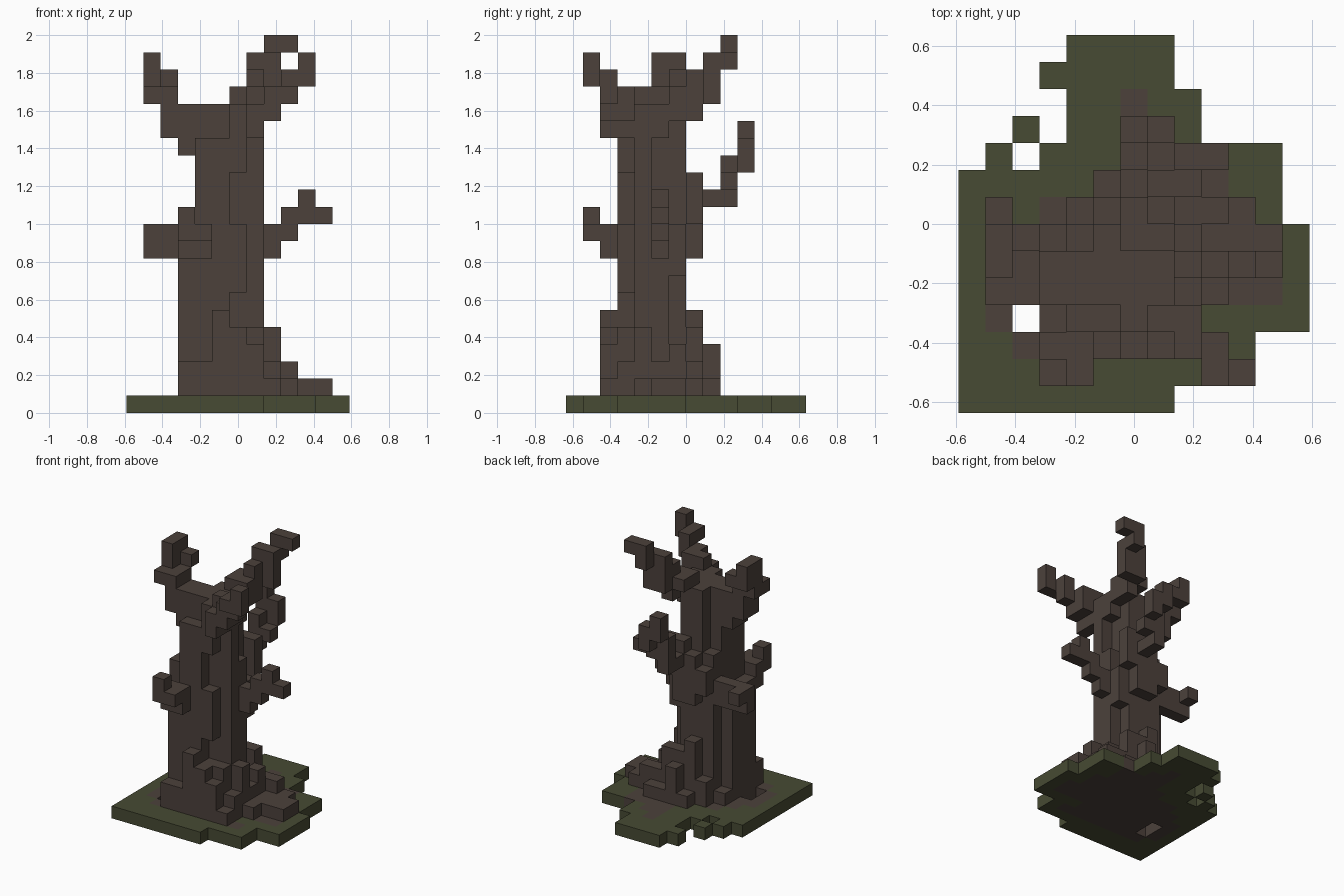
import bpy, bmesh

cube = bpy.data.objects.get("Cube")
if cube:
    bpy.data.objects.remove(cube, do_unlink=True)

S = 1 / 11                      # block size
X0, Y0 = -6.5 * S, -7 * S       # grid origin


def material(name, rgb):
    m = bpy.data.materials.new(name)
    m.use_nodes = True
    m.diffuse_color = (*rgb, 1)
    m.node_tree.nodes["Principled BSDF"].inputs["Base Color"].default_value = (*rgb, 1)
    return m


bark = material("dark bark", (0.072, 0.053, 0.044))
moss = material("moss green", (0.063, 0.069, 0.033))


def box(i0, i1, j0, j1, k0, k1):
    """All grid cells in an inclusive block range."""
    return {(i, j, k) for i in range(i0, i1 + 1)
            for j in range(j0, j1 + 1) for k in range(k0, k1 + 1)}


def boxes(*ranges):
    return set().union(*(box(*r) for r in ranges))


def row(j, *spans):
    return boxes(*((a, b, j, j, 0, 0) for a, b in spans))


parts = []

# Soil patch under the roots
soil = (row(11, (6, 6)) | row(10, (6, 7)) | row(9, (6, 9)) | row(8, (5, 9))
        | row(7, (3, 10)) | row(6, (2, 10)) | row(5, (1, 11)) | row(4, (1, 1), (3, 11))
        | row(3, (1, 1), (3, 8)) | row(2, (2, 9)))
parts.append(("soil_patch", soil, bark))

# Ragged mossy ground slab
ground = (row(13, (4, 7)) | row(12, (3, 7)) | row(11, (4, 8))
          | row(10, (2, 2), (4, 8)) | row(9, (1, 1), (3, 11))
          | boxes((0, 11, 7, 8, 0, 0), (0, 12, 3, 6, 0, 0),
                  (0, 10, 1, 2, 0, 0), (0, 7, 0, 0, 0, 0)))
ground -= box(2, 2, 3, 4, 0, 0)
parts.append(("ground_slab", ground, moss))

# Trunk, narrower above the middle, with stepped corners and grooves
trunk = boxes((3, 7, 3, 6, 1, 9), (4, 7, 3, 6, 10, 17))
trunk -= boxes((7, 7, 6, 6, 1, 7), (7, 7, 5, 6, 11, 15), (7, 7, 3, 3, 5, 15),
               (6, 6, 3, 3, 5, 6), (6, 6, 3, 3, 11, 13), (7, 7, 6, 6, 16, 16),
               (4, 5, 3, 3, 16, 17), (4, 4, 6, 6, 13, 17), (3, 3, 6, 6, 2, 8))
parts.append(("trunk", trunk, bark))

# Stepped buttress roots
parts.append(("front_roots", boxes(
    (3, 4, 2, 2, 1, 2), (5, 5, 2, 2, 1, 5), (6, 6, 2, 2, 1, 4), (7, 7, 2, 2, 1, 3),
    (8, 8, 2, 2, 1, 1), (8, 8, 3, 3, 1, 2)), bark))
parts.append(("left_roots", boxes(
    (8, 8, 4, 4, 1, 4), (8, 8, 5, 5, 1, 2), (8, 8, 6, 6, 1, 3), (9, 9, 7, 7, 1, 2),
    (9, 11, 5, 6, 1, 1), (9, 9, 4, 4, 1, 1), (10, 10, 7, 7, 1, 1)), bark))
parts.append(("back_roots", boxes(
    (5, 5, 7, 7, 1, 5), (6, 7, 7, 7, 1, 4), (4, 4, 7, 7, 1, 2), (8, 8, 7, 7, 1, 2),
    (6, 6, 8, 8, 1, 3), (5, 5, 8, 8, 1, 1), (7, 8, 8, 8, 1, 1)), bark))

# Middle branches
parts.append(("front_mid_branch", boxes(
    (3, 4, 2, 2, 9, 10), (3, 4, 1, 1, 10, 10), (3, 3, 1, 1, 11, 11)), bark))
parts.append(("right_mid_branch", boxes(
    (1, 2, 6, 6, 9, 9), (1, 3, 6, 6, 10, 10), (1, 1, 7, 7, 10, 10)), bark))
parts.append(("left_mid_branch", boxes(
    (8, 8, 5, 5, 9, 10), (9, 9, 5, 5, 10, 11),
    (10, 11, 5, 5, 11, 11), (10, 10, 5, 5, 12, 12), (7, 7, 5, 5, 11, 12)), bark))
parts.append(("back_mid_branch", boxes(
    (5, 6, 7, 7, 9, 12), (4, 4, 7, 7, 10, 11), (6, 7, 7, 7, 11, 13), (6, 6, 8, 8, 12, 12),
    (6, 6, 9, 9, 12, 14), (7, 7, 9, 9, 13, 13),
    (7, 7, 10, 10, 14, 15), (6, 6, 10, 10, 15, 16)), bark))

# Crown branches
parts.append(("right_top_branch", boxes(
    (3, 3, 4, 5, 15, 17), (2, 2, 4, 5, 16, 17), (1, 2, 4, 5, 18, 18),
    (1, 1, 5, 6, 19, 20), (2, 2, 6, 6, 19, 19)), bark))
parts.append(("front_top_branch", boxes(
    (7, 7, 2, 2, 16, 17), (7, 7, 3, 3, 16, 18), (8, 8, 2, 3, 17, 18),
    (9, 9, 2, 2, 18, 19), (9, 10, 1, 1, 19, 19), (10, 10, 1, 1, 20, 20)), bark))
parts.append(("back_top_branch", boxes(
    (6, 7, 6, 6, 18, 18), (7, 7, 7, 7, 17, 17), (6, 7, 7, 7, 18, 18), (7, 7, 7, 7, 19, 19),
    (7, 8, 8, 8, 18, 20), (8, 8, 9, 9, 20, 20), (8, 9, 9, 9, 21, 21)), bark))

# Face corner offsets for each of the six directions
FACES = {
    (1, 0, 0): ((1, 0, 0), (1, 1, 0), (1, 1, 1), (1, 0, 1)),
    (-1, 0, 0): ((0, 0, 0), (0, 0, 1), (0, 1, 1), (0, 1, 0)),
    (0, 1, 0): ((0, 1, 0), (0, 1, 1), (1, 1, 1), (1, 1, 0)),
    (0, -1, 0): ((0, 0, 0), (1, 0, 0), (1, 0, 1), (0, 0, 1)),
    (0, 0, 1): ((0, 0, 1), (1, 0, 1), (1, 1, 1), (0, 1, 1)),
    (0, 0, -1): ((0, 0, 0), (0, 1, 0), (1, 1, 0), (1, 0, 0)),
}
solid = set().union(*(cells for _, cells, _ in parts))


def build(name, cells, mat):
    """Skin the cells, leaving out faces hidden between blocks."""
    bm = bmesh.new()
    verts = {}

    def vert(p):
        if p not in verts:
            verts[p] = bm.verts.new((X0 + p[0] * S, Y0 + p[1] * S, p[2] * S))
        return verts[p]

    for c in sorted(cells):
        for d, corners in FACES.items():
            if tuple(a + b for a, b in zip(c, d)) not in solid:
                bm.faces.new([vert(tuple(a + b for a, b in zip(c, o))) for o in corners])
    # Merge the flat block faces into clean panels
    bmesh.ops.dissolve_limit(bm, angle_limit=0.01, verts=bm.verts[:], edges=bm.edges[:])
    mesh = bpy.data.meshes.new(name)
    bm.to_mesh(mesh)
    bm.free()
    mesh.materials.append(mat)
    bpy.context.collection.objects.link(bpy.data.objects.new(name, mesh))


claimed = set()
for name, cells, mat in parts:
    build(name, cells - claimed, mat)
    claimed |= cells
